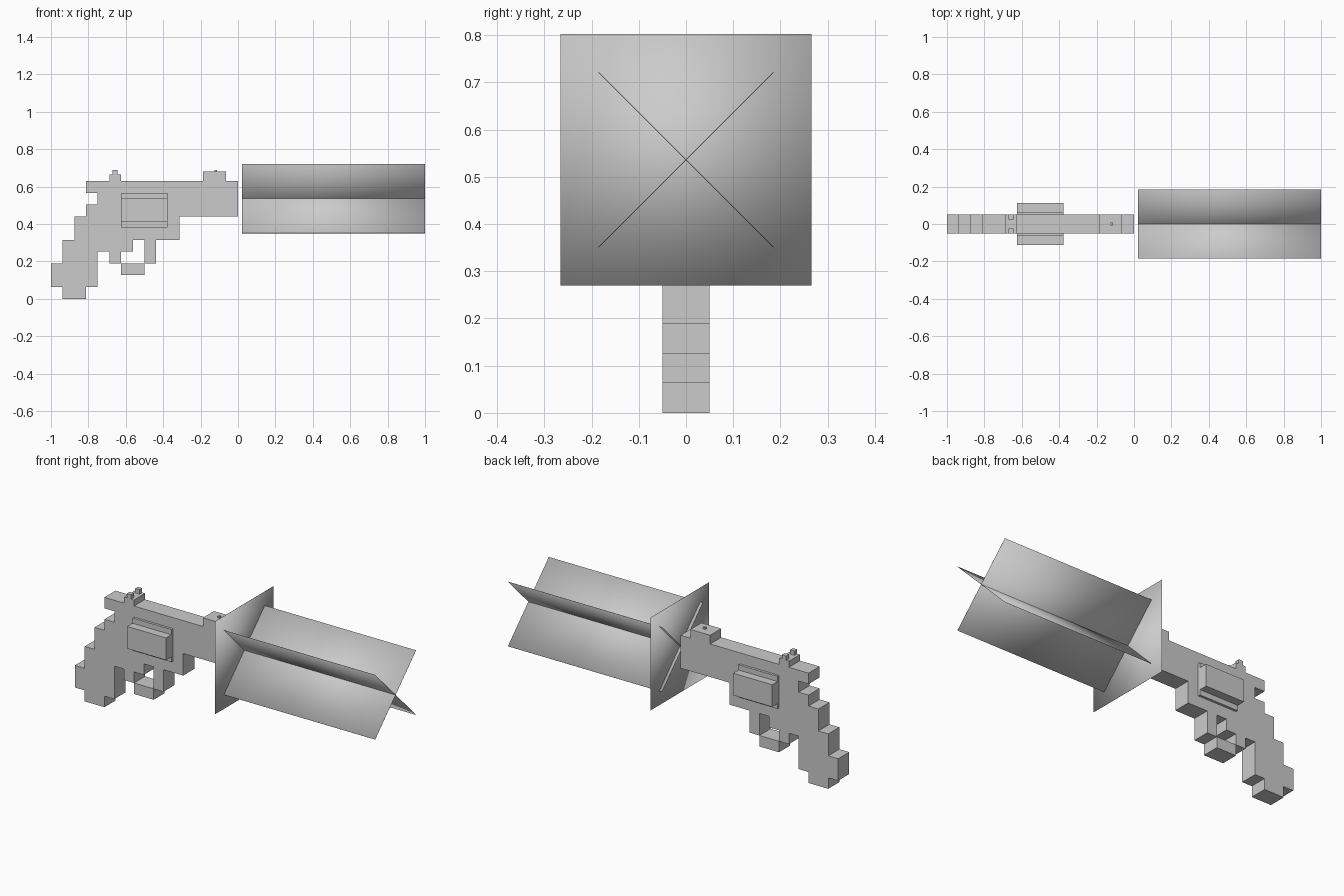
import bpy, bmesh, math
from mathutils import Matrix

cube = bpy.data.objects.get("Cube")
if cube:
    bpy.data.objects.remove(cube, do_unlink=True)

grey = bpy.data.materials.new("plain grey")
grey.use_nodes = True
COLOUR = (0.6, 0.6, 0.6, 1)
grey.diffuse_color = COLOUR
grey.node_tree.nodes["Principled BSDF"].inputs["Base Color"].default_value = COLOUR


def add_object(name, bm, smooth=False):
    bmesh.ops.recalc_face_normals(bm, faces=bm.faces)
    for f in bm.faces:
        f.smooth = smooth
    mesh = bpy.data.meshes.new(name)
    bm.to_mesh(mesh)
    bm.free()
    mesh.materials.append(grey)
    ob = bpy.data.objects.new(name, mesh)
    bpy.context.collection.objects.link(ob)
    return ob


def box(name, x, y, z, smooth=False, tilt=0):
    """Box between (min, max) pairs, tilted about its own x axis."""
    bm = bmesh.new()
    bmesh.ops.create_cube(bm, size=1)
    pairs = (x, y, z)
    size = [b - a for a, b in pairs]
    centre = [(a + b) / 2 for a, b in pairs]
    bmesh.ops.transform(bm, verts=bm.verts, matrix=Matrix.Translation(centre)
                        @ Matrix.Rotation(tilt, 4, 'X') @ Matrix.Diagonal((*size, 1)))
    return add_object(name, bm, smooth)


# Stepped body and grip: outline in whole blocks, extruded across y
U = 0.063
HALF = 0.05
outline = [(1, 0), (3, 0), (3, 1), (4, 1), (4, 4), (5, 4), (5, 3), (6, 3), (6, 4),
           (7, 4), (7, 5), (8, 5), (8, 3), (9, 3), (9, 5), (11, 5), (11, 7), (16, 7),
           (16, 10), (3, 10), (3, 9), (4, 9), (4, 8), (3, 8), (3, 7), (2, 7), (2, 5),
           (1, 5), (1, 3), (0, 3), (0, 1), (1, 1)]
bm = bmesh.new()
face = bm.faces.new([bm.verts.new((i / 16 - 1, -HALF, k * U)) for i, k in outline])
side = bmesh.ops.extrude_face_region(bm, geom=[face])["geom"]
bmesh.ops.translate(bm, vec=(0, 2 * HALF, 0),
                    verts=[v for v in side if isinstance(v, bmesh.types.BMVert)])
add_object("body_and_grip", bm)

# Trigger guard
box("trigger_guard", (-0.625, -0.5), (-HALF, HALF), (2 * U, 3 * U))

# Drum: wide plate with a narrower raised block on both sides
box("drum_plate", (-0.625, -0.378), (-0.064, 0.064), (0.38, 0.567))
box("drum_block", (-0.625, -0.378), (-0.112, 0.112), (0.41, 0.537))

# Sights
box("rear_sight_base", (-0.688, -0.625), (-HALF, HALF), (0.63, 0.665))
for side_name, s in (("left", 1), ("right", -1)):
    box("rear_sight_prong_" + side_name, (-0.67, -0.643),
        tuple(sorted((s * 0.025, s * HALF))), (0.665, 0.69))
box("front_sight_base", (-0.188, -0.063), (-HALF, HALF), (0.63, 0.68))
box("front_sight_bead", (-0.126, -0.112), (-0.007, 0.007), (0.68, 0.69))

# Muzzle flash: square sheet and two crossed sheets along the barrel line
T = 0.0005
MID = 0.536
box("flash_sheet", (0.04 - T, 0.04 + T), (-0.266, 0.266), (MID - 0.266, MID + 0.266), True)
for n, angle in (("flash_blade_rising", 45), ("flash_blade_falling", -45)):
    box(n, (0.022, 1), (-0.262, 0.262), (MID - T, MID + T), True, math.radians(angle))
